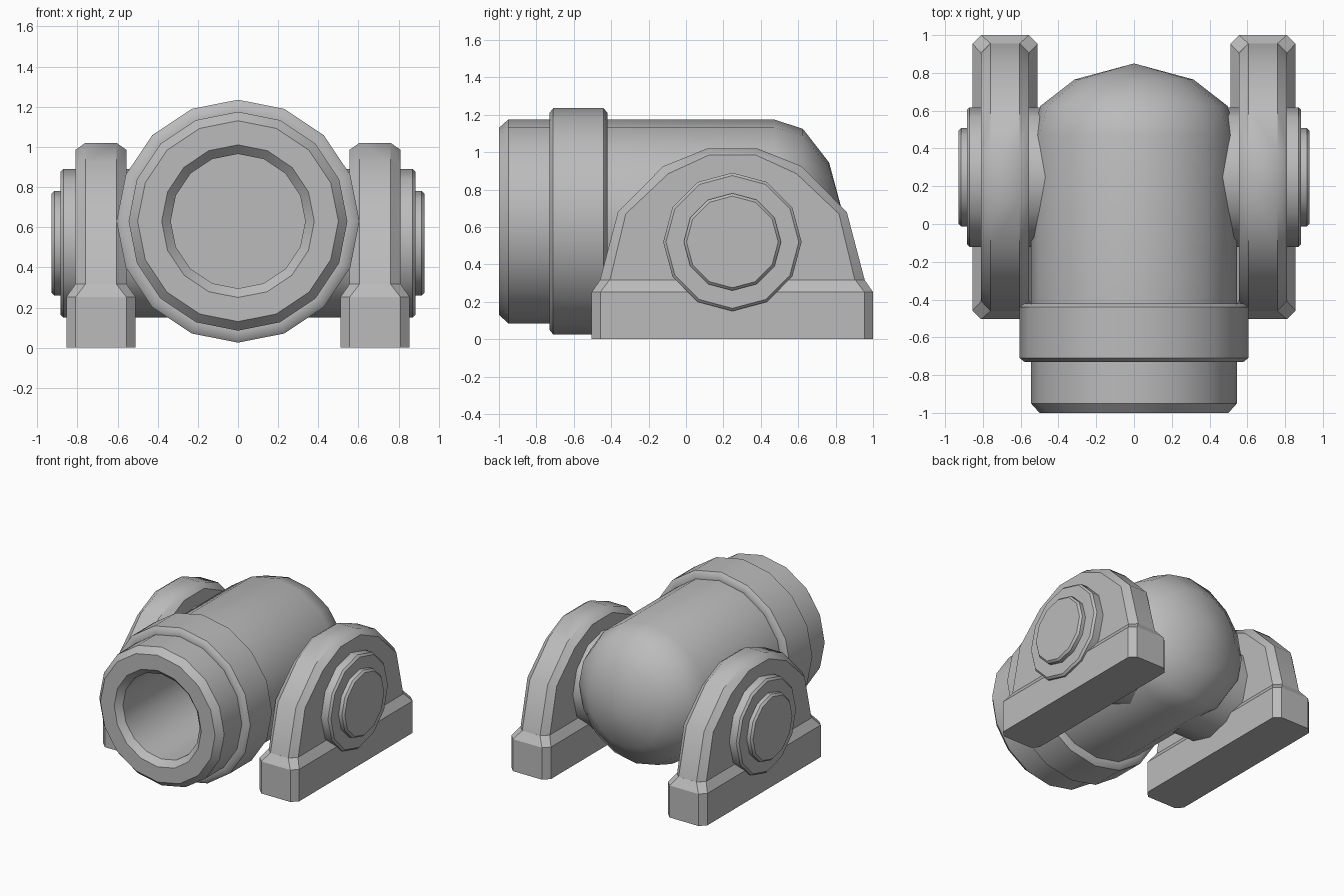
import bpy, bmesh, math
from mathutils import Vector

if "Cube" in bpy.data.objects:
    bpy.data.objects.remove(bpy.data.objects["Cube"], do_unlink=True)

metal = bpy.data.materials.new("grey metal")
metal.use_nodes = True
GREY = (0.5, 0.5, 0.5, 1)
metal.diffuse_color = GREY
metal.node_tree.nodes["Principled BSDF"].inputs["Base Color"].default_value = GREY


def loft(name, rings, smooth=40):
    """Skin closed rings of equal length and cap both ends."""
    bm = bmesh.new()
    loops = [[bm.verts.new(p) for p in ring] for ring in rings]
    n = len(loops[0])
    for a, b in zip(loops, loops[1:]):
        for i in range(n):
            j = (i + 1) % n
            bm.faces.new((a[i], a[j], b[j], b[i]))
    bm.faces.new(loops[0])
    bm.faces.new(loops[-1])
    bmesh.ops.remove_doubles(bm, verts=bm.verts, dist=0.0005)
    bmesh.ops.recalc_face_normals(bm, faces=bm.faces)
    mesh = bpy.data.meshes.new(name)
    bm.to_mesh(mesh)
    bm.free()
    mesh.materials.append(metal)
    obj = bpy.data.objects.new(name, mesh)
    bpy.context.collection.objects.link(obj)
    bpy.ops.object.select_all(action='DESELECT')
    obj.select_set(True)
    bpy.context.view_layer.objects.active = obj
    bpy.ops.object.shade_smooth_by_angle(angle=math.radians(smooth))
    return obj


def turned(name, profile, sides, axis, centre):
    """Turn (position, radius) pairs about the x or y axis."""
    rings = []
    for pos, r in profile:
        ring = []
        for i in range(sides):
            a = math.tau * i / sides
            s, c = r * math.sin(a), r * math.cos(a)
            ring.append(Vector(centre) + Vector((pos, s, c) if axis == 'x' else (s, pos, c)))
        rings.append(ring)
    return loft(name, rings)


# Barrel: bore, chamfered muzzle, collar, tube and rounded breech
turned("barrel", [
    (-0.13, 0), (-0.13, 0.335), (-0.955, 0.335), (-1, 0.38),
    (-1, 0.5), (-0.95, 0.545),
    (-0.73, 0.545), (-0.73, 0.58), (-0.71, 0.605),
    (-0.44, 0.605), (-0.42, 0.58), (-0.42, 0.545),
    (0.47, 0.545), (0.625, 0.495), (0.765, 0.315), (0.85, 0),
], 16, 'y', (0, 0, 0.63))

# Pivot shaft with stepped end caps
half = [(0.87, 0.37), (0.885, 0.355), (0.885, 0.26), (0.915, 0.26), (0.93, 0.245)]
turned("pivot_shaft", [(-x, r) for x, r in reversed(half)] + half, 12, 'x', (0, 0.248, 0.52))

MID = 0.248     # middle of each bracket along y
XC = 0.6825     # middle of each bracket along x


def octagon(cx, hx, hy, cut, z):
    """Rectangle with cut corners."""
    quarter = [(hx, hy - cut), (hx - cut, hy)]
    pts = quarter + [(-x, y) for x, y in reversed(quarter)]
    pts += [(-x, -y) for x, y in pts]
    return [(cx + x, MID + y, z) for x, y in pts]


def arch(half_points, x):
    """Symmetric arch outline in the plane at x."""
    pts = half_points + [(-y, z) for y, z in reversed(half_points)]
    return [(x, MID + y, z) for y, z in pts]


outer = [(0.708, 0.315), (0.612, 0.68), (0.37, 0.925), (0.133, 1.02)]
inner = [(0.655, 0.315), (0.57, 0.67), (0.343, 0.885), (0.125, 0.985)]

# Foot and arched cheek on each side
for side, s in (("left", 1), ("right", -1)):
    loft(side + "_bracket_foot", [
        octagon(s * XC, 0.1725, 0.752, 0.046, 0),
        octagon(s * XC, 0.1725, 0.752, 0.046, 0.252),
        octagon(s * XC, 0.1275, 0.708, 0.05, 0.316),
    ], 25)
    loft(side + "_bracket_arch", [
        arch(inner, s * 0.555), arch(outer, s * 0.605),
        arch(outer, s * 0.76), arch(inner, s * 0.81),
    ], 35)
